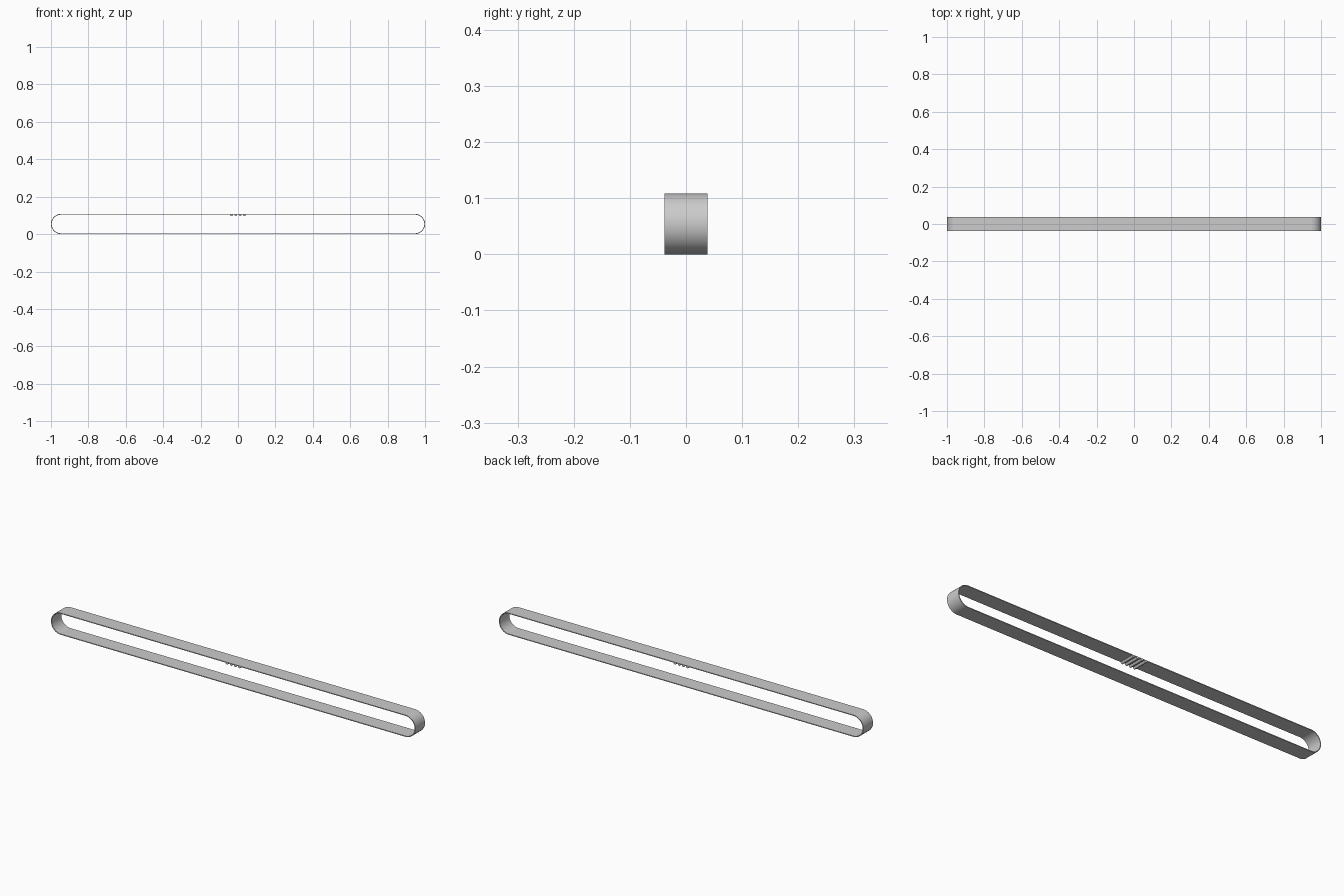
import bpy, bmesh, math

if "Cube" in bpy.data.objects:
    bpy.data.objects.remove(bpy.data.objects["Cube"])

HALF_W = 0.038      # half width in y
R = 0.054           # outer end radius
THICK = 0.004
CX, CZ = 1 - R, R   # end arc centre


def stadium(r, n=32):
    pts = []
    for side, start in ((1, -math.pi / 2), (-1, math.pi / 2)):
        for i in range(n + 1):
            a = start + math.pi * i / n
            pts.append((side * CX + r * math.cos(a), CZ + r * math.sin(a)))
    return pts


def finish(name, bm):
    bmesh.ops.recalc_face_normals(bm, faces=bm.faces)
    me = bpy.data.meshes.new(name)
    bm.to_mesh(me)
    bm.free()
    ob = bpy.data.objects.new(name, me)
    bpy.context.collection.objects.link(ob)
    bpy.ops.object.select_all(action='DESELECT')
    ob.select_set(True)
    bpy.context.view_layer.objects.active = ob
    bpy.ops.object.shade_smooth_by_angle(angle=math.radians(30))
    return ob


# Thin closed band: outer and inner loops joined on both edges
bm = bmesh.new()
rings = [[bm.verts.new((x, y, z)) for x, z in stadium(r)]
         for r, y in ((R, -HALF_W), (R, HALF_W),
                      (R - THICK, HALF_W), (R - THICK, -HALF_W))]
for k in range(4):
    a, b = rings[k], rings[(k + 1) % 4]
    for i in range(len(a)):
        j = (i + 1) % len(a)
        bm.faces.new((a[i], a[j], b[j], b[i]))
finish("belt_band", bm)

# Rounded teeth across the inside of the upper run
PITCH, TOOTH_R, DEPTH = 0.023, 0.0075, 0.009
top = 2 * R - THICK + 0.001
bm = bmesh.new()
for t in range(4):
    x0 = (t - 1.5) * PITCH
    prof = [(x0 + TOOTH_R * math.cos(math.pi * i / 10),
             top - DEPTH * math.sin(math.pi * i / 10)) for i in range(11)]
    face = bm.faces.new([bm.verts.new((x, -HALF_W, z)) for x, z in prof])
    ext = bmesh.ops.extrude_face_region(bm, geom=[face], use_keep_orig=True)
    moved = [v for v in ext["geom"] if isinstance(v, bmesh.types.BMVert)]
    bmesh.ops.translate(bm, verts=moved, vec=(0, 2 * HALF_W, 0))
finish("belt_teeth", bm)
